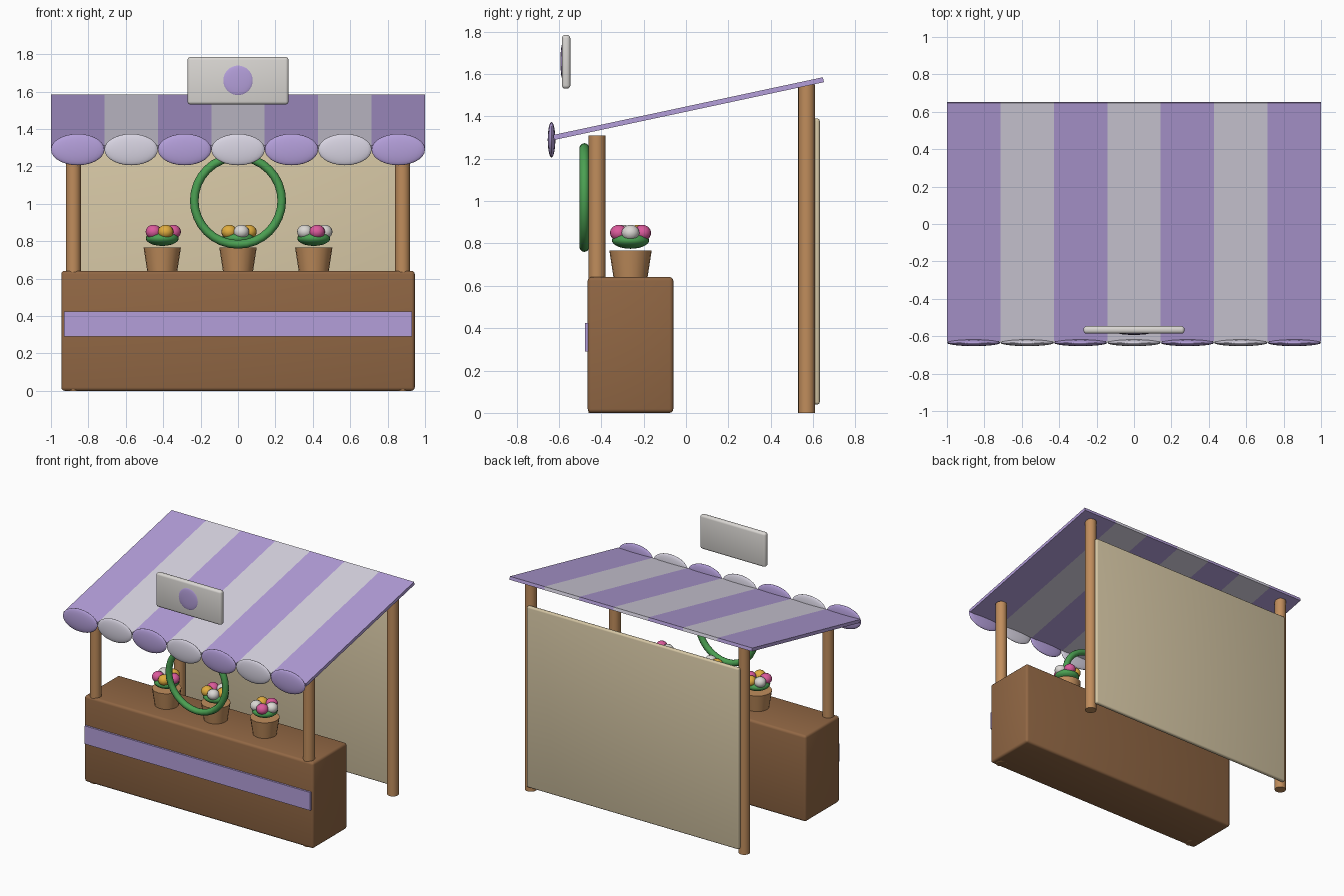
import bpy, bmesh, math
from mathutils import Matrix, Vector

if "Cube" in bpy.data.objects:
    bpy.data.objects.remove(bpy.data.objects["Cube"])


def material(name, hexcol):
    def lin(c):
        return c / 12.92 if c <= 0.04045 else ((c + 0.055) / 1.055) ** 2.4
    m = bpy.data.materials.new(name)
    rgb = [lin(int(hexcol[i:i + 2], 16) / 255) for i in (0, 2, 4)]
    m.diffuse_color = (*rgb, 1)
    m.use_nodes = True
    m.node_tree.nodes["Principled BSDF"].inputs["Base Color"].default_value = m.diffuse_color
    return m


BROWN = material("dark_wood", "916744")
WOOD = material("light_wood", "C08D5C")
LAVENDER = material("lavender", "B49FDA")
PALE = material("pale_lilac", "D8D4E2")
WHITE = material("off_white", "DAD7D3")
CREAM = material("cream", "D6C7A5")
GREEN = material("leaf_green", "4BA052")
PINK = material("pink", "DB5A9C")
YELLOW = material("yellow", "E0AC3E")


def finish(bm, name, mat, loc, rot_x=0.0, smooth=True):
    bm.normal_update()
    for f in bm.faces:
        f.smooth = smooth
    for e in bm.edges:
        e.smooth = e.calc_face_angle(0) < math.radians(40)
    me = bpy.data.meshes.new(name)
    bm.to_mesh(me)
    bm.free()
    me.materials.append(mat)
    ob = bpy.data.objects.new(name, me)
    ob.location = loc
    ob.rotation_euler.x = rot_x
    bpy.context.collection.objects.link(ob)
    return ob


def box(name, mat, loc, size, bevel=0.0, rot_x=0.0):
    bm = bmesh.new()
    bmesh.ops.create_cube(bm, size=1)
    bmesh.ops.scale(bm, vec=size, verts=bm.verts)
    if bevel:
        bmesh.ops.bevel(bm, geom=bm.edges[:], offset=bevel, segments=3,
                        profile=0.5, affect='EDGES')
    return finish(bm, name, mat, loc, rot_x, bevel > 0)


def cone(name, mat, x, y, z0, z1, r0, r1, sides=20):
    bm = bmesh.new()
    bmesh.ops.create_cone(bm, cap_ends=True, segments=sides,
                          radius1=r0, radius2=r1, depth=z1 - z0)
    return finish(bm, name, mat, (x, y, (z0 + z1) / 2))


def ellipsoid(name, mat, loc, radii, u=24, v=14):
    bm = bmesh.new()
    bmesh.ops.create_uvsphere(bm, u_segments=u, v_segments=v, radius=1)
    bmesh.ops.scale(bm, vec=radii, verts=bm.verts)
    return finish(bm, name, mat, loc)


# Counter with a painted band
box("counter", BROWN, (0, -0.262, 0.321), (1.89, 0.404, 0.642), 0.018)
box("counter_band", LAVENDER, (0, -0.467, 0.357), (1.86, 0.022, 0.135))

# Posts
for side, x in (("left", -0.88), ("right", 0.88)):
    cone(f"front_post_{side}", WOOD, x, -0.42, 0, 1.31, 0.04, 0.04)
    cone(f"back_post_{side}", WOOD, x, 0.57, 0, 1.55, 0.04, 0.04)

# Back panel
box("back_panel", CREAM, (0, 0.616, 0.715), (1.75, 0.032, 1.35), 0.012)

# Sloped awning made of seven stripes, each ending in a scallop
slope = math.atan2(0.273, 1.275)
w = 2 / 7
for i in range(7):
    x = -1 + w * (i + 0.5)
    mat = PALE if i % 2 else LAVENDER
    box(f"awning_stripe_{i + 1}", mat, (x, 0.012, 1.437),
        (w, 1.303, 0.024), rot_x=slope)
    ellipsoid(f"awning_scallop_{i + 1}", mat, (x, -0.635, 1.29),
              (w / 2, 0.018, 0.084))

# Sign board with a round emblem
box("sign_board", WHITE, (0, -0.566, 1.658), (0.54, 0.04, 0.254), 0.016)
ellipsoid("sign_disc", LAVENDER, (0, -0.584, 1.66), (0.081, 0.009, 0.081))

# Hanging wreath
bpy.ops.mesh.primitive_torus_add(major_segments=32, minor_segments=10,
                                 major_radius=0.234, minor_radius=0.023,
                                 location=(0, -0.48, 1.017),
                                 rotation=(math.pi / 2, 0, 0))
wreath = bpy.context.object
wreath.name = "wreath"
wreath.data.materials.append(GREEN)
for p in wreath.data.polygons:
    p.use_smooth = True

# Flower pots: pot, foliage and a ring of five blooms
blooms = (PINK, YELLOW, WHITE)
for i, x in enumerate((-0.405, 0, 0.405)):
    y = -0.262
    cone(f"pot_{i + 1}", WOOD, x, y, 0.637, 0.767, 0.08, 0.1)
    ellipsoid(f"foliage_{i + 1}", GREEN, (x, y, 0.815), (0.088, 0.088, 0.04))
    for k in range(5):
        a = math.tau * k / 5
        ellipsoid(f"bloom_{i + 1}_{k + 1}", blooms[(i + k) % 3],
                  (x + 0.058 * math.cos(a), y + 0.058 * math.sin(a), 0.85),
                  (0.042, 0.042, 0.038), 16, 10)
